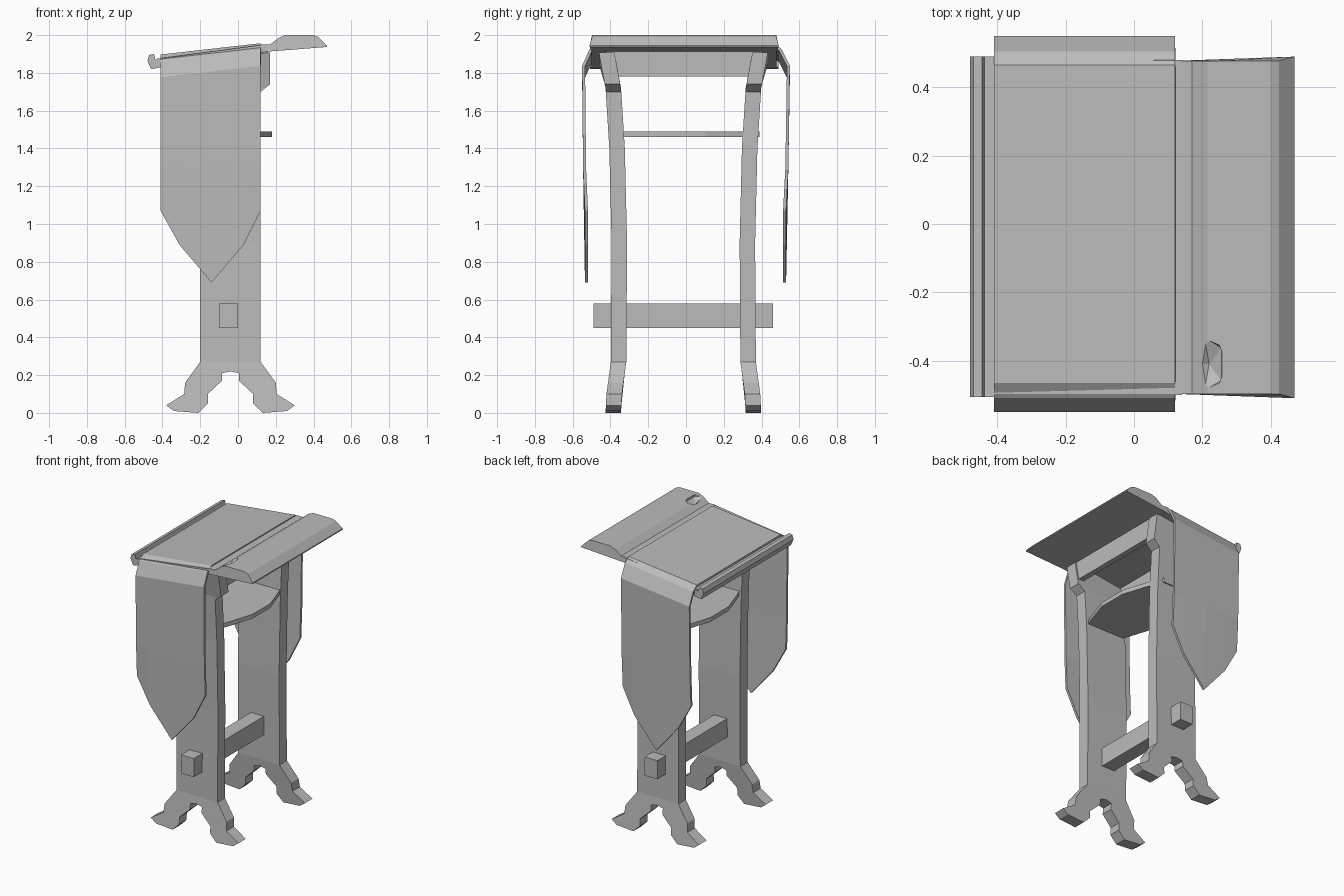
import bpy, bmesh
from mathutils import Vector

cube = bpy.data.objects.get("Cube")
if cube:
    bpy.data.objects.remove(cube)

grey = bpy.data.materials.new("stone_grey")
grey.use_nodes = True
COLOUR = (0.5, 0.5, 0.5, 1)
grey.diffuse_color = COLOUR
grey.node_tree.nodes["Principled BSDF"].inputs["Base Color"].default_value = COLOUR


def finish(name, bm):
    bmesh.ops.recalc_face_normals(bm, faces=bm.faces)
    me = bpy.data.meshes.new(name)
    bm.to_mesh(me)
    bm.free()
    me.materials.append(grey)
    ob = bpy.data.objects.new(name, me)
    bpy.context.collection.objects.link(ob)
    return ob


def prism(outline, direction, cuts=()):
    """Solid from a planar outline, with optional horizontal cuts."""
    bm = bmesh.new()
    bm.faces.new([bm.verts.new(p) for p in outline])
    for z in cuts:
        bmesh.ops.bisect_plane(bm, geom=bm.verts[:] + bm.edges[:] + bm.faces[:],
                               plane_co=(0, 0, z), plane_no=(0, 0, 1))
    ext = bmesh.ops.extrude_face_region(bm, geom=bm.faces[:], use_keep_orig=True)
    moved = [g for g in ext["geom"] if isinstance(g, bmesh.types.BMVert)]
    bmesh.ops.translate(bm, verts=moved, vec=direction)
    return bm


def slab(name, profile, y0, y1):
    """Profile in x and z, run along y."""
    return finish(name, prism([(x, y0, z) for x, z in profile], Vector((0, y1 - y0, 0))))


def box(name, x0, x1, y0, y1, z0, z1):
    return slab(name, [(x0, z0), (x1, z0), (x1, z1), (x0, z1)], y0, y1)


def interp(table, t):
    for (a, va), (b, vb) in zip(table, table[1:]):
        if t <= b:
            return va + (vb - va) * max(0, (t - a) / (b - a))
    return table[-1][1]


# Bowed trestle legs with clawed feet and flared heads
half = [(0, 0.22), (0.045, 0.21), (0.045, 0.17), (0.12, 0.1), (0.12, 0.05),
        (0.17, 0), (0.3, 0.01), (0.34, 0.04), (0.245, 0.1), (0.24, 0.16),
        (0.16, 0.27), (0.16, 1.7), (0.21, 1.74), (0.21, 1.88)]
MID = -0.04
outline = [(MID + x, z) for x, z in half] + [(MID - x, z) for x, z in half[:0:-1]]
bow = [(0, 0.33), (0.1, 0.325), (0.27, 0.302), (0.9, 0.298),
       (1.4, 0.31), (1.72, 0.33), (1.9, 0.37)]
for name, side, extra in (("front_leg", -1, 0.014), ("back_leg", 1, -0.014)):
    bm = prism([(x, 0, z) for x, z in outline], Vector((0, 0.082, 0)),
               [z for z, _ in bow[1:-1]])
    for v in bm.verts:
        v.co.y = side * (v.co.y + interp(bow, v.co.z) + extra)
        if v.co.z > 1.87:
            v.co.z += 0.14 * v.co.x + 0.005
    finish(name, bm)

# Stretcher passing through both legs
box("stretcher", -0.1, 0, -0.49, 0.46, 0.45, 0.58)

# Middle shelf with bowed long edges
edge = [(0.12, 0.39), (0.165, 0.27), (0.22, 0.1)]
quarter = edge + [(x, -y) for x, y in edge[::-1]]
plan = quarter + [(-x, -y) for x, y in quarter]
finish("middle_shelf", prism([(MID + x, y, 1.46) for x, y in plan], Vector((0, 0, 0.03))))

# Aprons under the desk
for name, x in (("right_apron", -0.25), ("left_apron", 0.12)):
    top = 1.9 + 0.14 * x
    taper = [(-0.38, 1.78), (0.37, 1.78), (0.41, top), (-0.43, top)]
    finish(name, prism([(x, y, z) for y, z in taper], Vector((0.04, 0, 0))))

# Sloping desk board and its raised lip
slab("desk_board", [(-0.43, 1.83), (0.14, 1.91), (0.14, 1.95), (-0.43, 1.875)], -0.5, 0.48)
slab("desk_lip", [(-0.46, 1.82), (-0.405, 1.83), (-0.41, 1.875), (-0.437, 1.87),
                  (-0.445, 1.9), (-0.47, 1.895), (-0.48, 1.865)], -0.507, 0.49)

# Overhanging rest with bevelled top
rest = slab("book_rest", [(0.12, 1.91), (0.47, 1.937), (0.47, 1.945), (0.425, 1.99),
                          (0.4, 2), (0.25, 2), (0.215, 1.985), (0.17, 1.95),
                          (0.12, 1.95)], -0.51, 0.49)
for v in rest.data.vertices:
    if v.co.x < 0.43:
        v.co.y *= 0.975

# Chip broken from the rest
bm = bmesh.new()
bmesh.ops.create_icosphere(bm, subdivisions=1, radius=0.07)
for v in bm.verts:
    v.co = Vector((v.co.x * 0.7 + 0.22, v.co.y * 1.3 - 0.41, v.co.z * 0.7 + 2.01))
cutter = finish("chip_cutter", bm)
cutter.hide_render = True
cutter.hide_viewport = True
mod = rest.modifiers.new("chip", "BOOLEAN")
mod.operation = "DIFFERENCE"
mod.object = cutter
mod.solver = "EXACT"

# Draped cloth: pointed panels joined by a folded top
columns = [(-0.41, 1.07), (-0.31, 0.89), (-0.14, 0.69), (0.03, 0.89), (0.12, 1.07)]
bm = bmesh.new()
rows = []
for x, hem in columns:
    top = 1.957 + 0.113 * (x - 0.12)
    section = [(-0.535, hem), (-0.545, 1.3), (-0.55, top - 0.12), (-0.51, top - 0.03),
               (-0.465, top), (0.465, top), (0.505, top - 0.03), (0.55, top - 0.12),
               (0.542, 1.3), (0.53, hem)]
    rows.append([bm.verts.new((x, y, z)) for y, z in section])
for r, s in zip(rows, rows[1:]):
    for i in range(len(r) - 1):
        bm.faces.new((r[i], s[i], s[i + 1], r[i + 1]))
cloth = finish("cloth", bm)
solid = cloth.modifiers.new("thickness", "SOLIDIFY")
solid.thickness = 0.016
solid.offset = -1 if cloth.data.polygons[4].normal.z > 0 else 1
